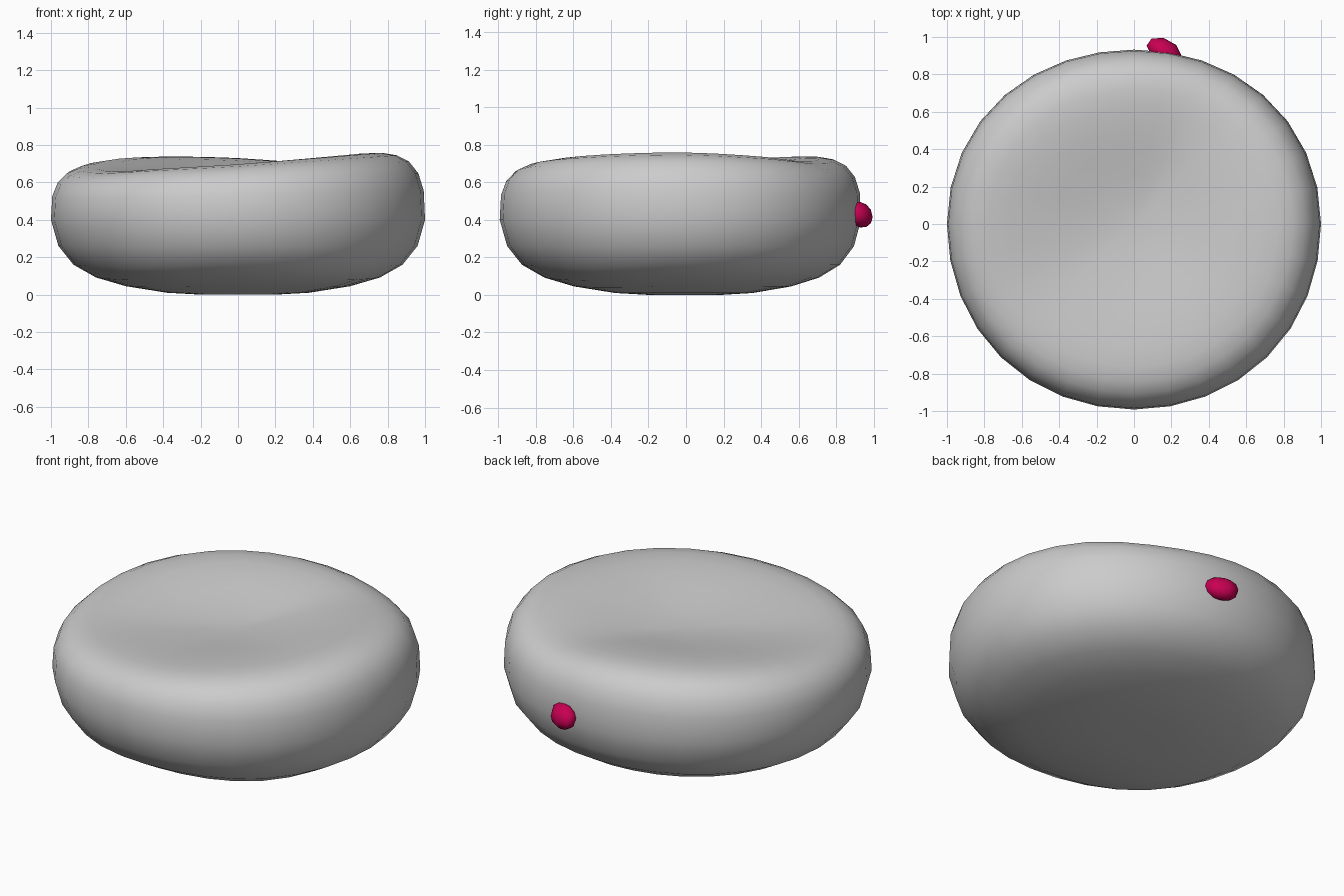
import bpy, bmesh, math
from mathutils import Vector

if "Cube" in bpy.data.objects:
    bpy.data.objects.remove(bpy.data.objects["Cube"])

SEG = 32
# rim height of the sagging top, every 30 degrees from +x counter-clockwise
RIM = [0.758, 0.738, 0.708, 0.73, 0.738, 0.724, 0.685, 0.658, 0.674, 0.697, 0.727, 0.75]
MID = 0.42
SEAT = 0.645
# lower side: radius, height
LOWER = [(0.2, 0.0), (0.38, 0.01), (0.6, 0.045), (0.76, 0.092), (0.88, 0.16), (0.96, 0.26), (1.0, 0.40)]
# upper side: radius, fraction of the way from the middle to the rim
UPPER = [(0.993, 0.4), (0.965, 0.67), (0.915, 0.86), (0.85, 0.96), (0.77, 1.0)]
# seat hollow: radius, fraction of the way from the seat to the rim
HOLLOW = [(0.67, 0.97), (0.55, 0.83), (0.42, 0.58), (0.28, 0.3), (0.14, 0.08)]


def rim(a):
    f = (math.degrees(a) % 360) / 30
    i = int(f)
    t = f - i
    p, q, r, s = (RIM[(i + k) % 12] for k in (-1, 0, 1, 2))
    return q + 0.5 * t * (r - p + t * (2 * p - 5 * q + 4 * r - s + t * (3 * (q - r) + s - p)))


def point(r, z, a):
    s = math.sin(a)
    k = 1 - 0.068 * max(0, s) ** 3 - 0.008 * max(0, -s) ** 3
    if s < 0:
        k += 0.01 * math.sin(2 * a) ** 2
        z -= 0.02 * math.sin(2 * a) ** 2 * max(0, 1 - abs(z - 0.12) / 0.1)  # fuller front corners below
    return Vector((r * k * math.cos(a), r * k * s, z))


def finish(bm, name):
    bmesh.ops.recalc_face_normals(bm, faces=bm.faces)
    for f in bm.faces:
        f.smooth = True
    me = bpy.data.meshes.new(name)
    bm.to_mesh(me)
    bm.free()
    ob = bpy.data.objects.new(name, me)
    bpy.context.collection.objects.link(ob)
    return ob


# Soft round cushion, lofted ring by ring
bm = bmesh.new()
angles = [2 * math.pi * i / SEG for i in range(SEG)]
rings = [[bm.verts.new(point(r, z, a)) for a in angles] for r, z in LOWER]
rings += [[bm.verts.new(point(r, MID + (rim(a) - MID) * t, a)) for a in angles] for r, t in UPPER]
rings += [[bm.verts.new(point(r, SEAT + (rim(a) - SEAT) * t, a)) for a in angles] for r, t in HOLLOW]
for lo, hi in zip(rings, rings[1:]):
    for i in range(SEG):
        j = (i + 1) % SEG
        bm.faces.new((lo[i], lo[j], hi[j], hi[i]))
for ring, z in ((rings[0], 0.0), (rings[-1], SEAT)):
    c = bm.verts.new((0, 0, z))
    for i in range(SEG):
        bm.faces.new((ring[i], ring[(i + 1) % SEG], c))
finish(bm, "cushion")

# Small coloured tag on the back, a slightly lopsided blob
bm = bmesh.new()
bmesh.ops.create_uvsphere(bm, u_segments=8, v_segments=6, radius=1)
for v in bm.verts:
    x, y, z = v.co
    v.co = (0.16 + 0.093 * x, 0.928 + 0.066 * y - 0.025 * x, 0.427 + 0.068 * z - 0.012 * y)
tag = finish(bm, "back_tag")
mat = bpy.data.materials.new("crimson")
mat.diffuse_color = (0.58, 0.0, 0.085, 1)
mat.use_nodes = True
mat.node_tree.nodes["Principled BSDF"].inputs["Base Color"].default_value = mat.diffuse_color
tag.data.materials.append(mat)
